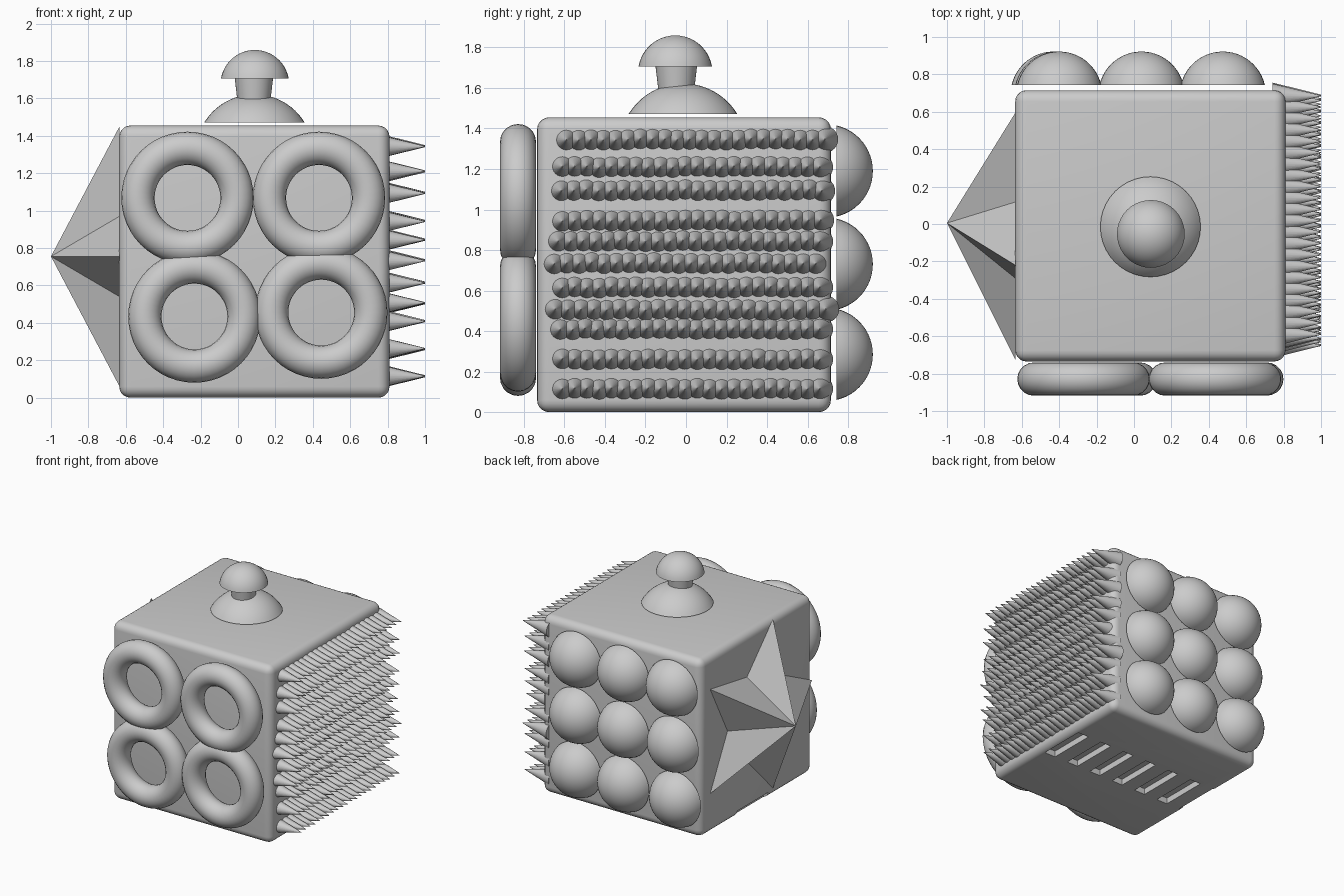
import bpy, bmesh, math, random
from mathutils import Matrix, Vector

if "Cube" in bpy.data.objects:
    bpy.data.objects.remove(bpy.data.objects["Cube"])

random.seed(4)


def make(name, bm, smooth=True):
    bmesh.ops.recalc_face_normals(bm, faces=bm.faces[:])
    me = bpy.data.meshes.new(name)
    bm.to_mesh(me)
    bm.free()
    ob = bpy.data.objects.new(name, me)
    bpy.context.collection.objects.link(ob)
    if smooth:
        bpy.ops.object.select_all(action='DESELECT')
        ob.select_set(True)
        bpy.context.view_layer.objects.active = ob
        bpy.ops.object.shade_smooth_by_angle(angle=math.radians(35))
    return ob


def add_box(bm, lo, hi):
    lo, hi = Vector(lo), Vector(hi)
    bmesh.ops.create_cube(bm, size=1, matrix=Matrix.Translation((lo + hi) / 2) @ Matrix.Diagonal((*(hi - lo), 1)))


def lathe(name, profile, loc, rot=Matrix(), steps=40, closed=False):
    """Spin (radius, height) points round local z, then rotate and place."""
    bm = bmesh.new()
    vs = [bm.verts.new((r, 0, h)) for r, h in profile]
    es = [bm.edges.new(p) for p in zip(vs, vs[1:])]
    if closed:
        es.append(bm.edges.new((vs[-1], vs[0])))
    bmesh.ops.spin(bm, geom=vs + es, axis=(0, 0, 1), cent=(0, 0, 0), angle=2 * math.pi, steps=steps)
    bmesh.ops.remove_doubles(bm, verts=bm.verts[:], dist=1e-5)
    bm.transform(Matrix.Translation(loc) @ rot)
    return make(name, bm)


def cap_profile(r, h, n=12):
    """Spherical cap with a flat base."""
    R = (r * r + h * h) / (2 * h)
    a = math.acos((R - h) / R)
    return [(0, 0)] + [(R * math.sin(a * (1 - i / n)), R * math.cos(a * (1 - i / n)) - R + h) for i in range(n + 1)]


# rounded cube body
bm = bmesh.new()
add_box(bm, (-0.635, -0.735, 0), (0.81, 0.715, 1.455))
bmesh.ops.bevel(bm, geom=bm.edges[:], offset=0.06, segments=5, profile=0.5, affect='EDGES')
body = make("body", bm)

# plain shallow pockets in the underside
bm = bmesh.new()
for i in range(7):
    x = -0.64 + i * 0.225
    add_box(bm, (x - 0.05, -0.16, -0.1), (x + 0.05, 0.24, 0.05))
pockets = make("pocket_cutter", bm, False)
pockets.hide_render = True
pockets.hide_viewport = True
mod = body.modifiers.new("pockets", 'BOOLEAN')
mod.operation = 'DIFFERENCE'
mod.object = pockets

# four front rings
ring = [(0.265 + 0.089 * math.cos(t), 0.089 * math.sin(t)) for t in (2 * math.pi * i / 20 for i in range(20))]
for x, z in [(-0.27, 1.068), (0.433, 1.068), (-0.233, 0.434), (0.445, 0.455)]:
    lathe("front_ring", ring, (x, -0.829, z), Matrix.Rotation(math.pi / 2, 4, 'X'), 48, True)

# nine rounded domes at the back
for z, left in [(1.19, -0.4), (0.73, -0.41), (0.285, -0.43)]:
    for x in (left, 0.04, 0.475):
        lathe("back_dome", cap_profile(0.225, 0.18), (x, 0.742, z), Matrix.Rotation(-math.pi / 2, 4, 'X'))

# rows of spikes on the right: height, first tip y, last tip y
rows = [(1.345, -0.59, 0.685), (1.21, -0.61, 0.66), (1.095, -0.615, 0.67), (0.945, -0.61, 0.665),
        (0.845, -0.63, 0.66), (0.735, -0.65, 0.64), (0.615, -0.61, 0.66), (0.505, -0.645, 0.69),
        (0.41, -0.62, 0.66), (0.26, -0.61, 0.66), (0.115, -0.61, 0.66)]
bm = bmesh.new()
for z, y0, y1 in rows:
    for i in range(22):
        y = y0 + (y1 - y0) * i / 21
        bmesh.ops.create_cone(bm, cap_ends=True, segments=24, radius1=0.066, radius2=0.002, depth=0.26,
                              matrix=Matrix.Translation((0.87, y, z + random.uniform(-0.004, 0.004)))
                              @ Matrix.Rotation(math.pi / 2, 4, 'Y'))
make("spikes", bm)

# faceted five pointed star on the left
bm = bmesh.new()
rim = []
for i in range(10):
    r = 0.365 if i % 2 else 0.73
    a = math.pi + i * math.pi / 5
    rim.append(bm.verts.new((-0.634, 0.005 + r * math.cos(a), 0.755 + r * math.sin(a))))
apex = bm.verts.new((-1, 0.005, 0.755))
for i in range(10):
    bm.faces.new((rim[i], rim[(i + 1) % 10], apex))
bm.faces.new(rim)
make("star", bm, False)

# knob on top: base dome, tapered neck, mushroom cap
lathe("knob_base", cap_profile(0.268, 0.15), (0.088, -0.015, 1.472))
lathe("knob_neck", [(0, 0), (0.085, 0), (0.104, 0.16), (0, 0.16)], (0.085, -0.048, 1.56))
lathe("knob_cap", cap_profile(0.181, 0.153), (0.09, -0.053, 1.706))
